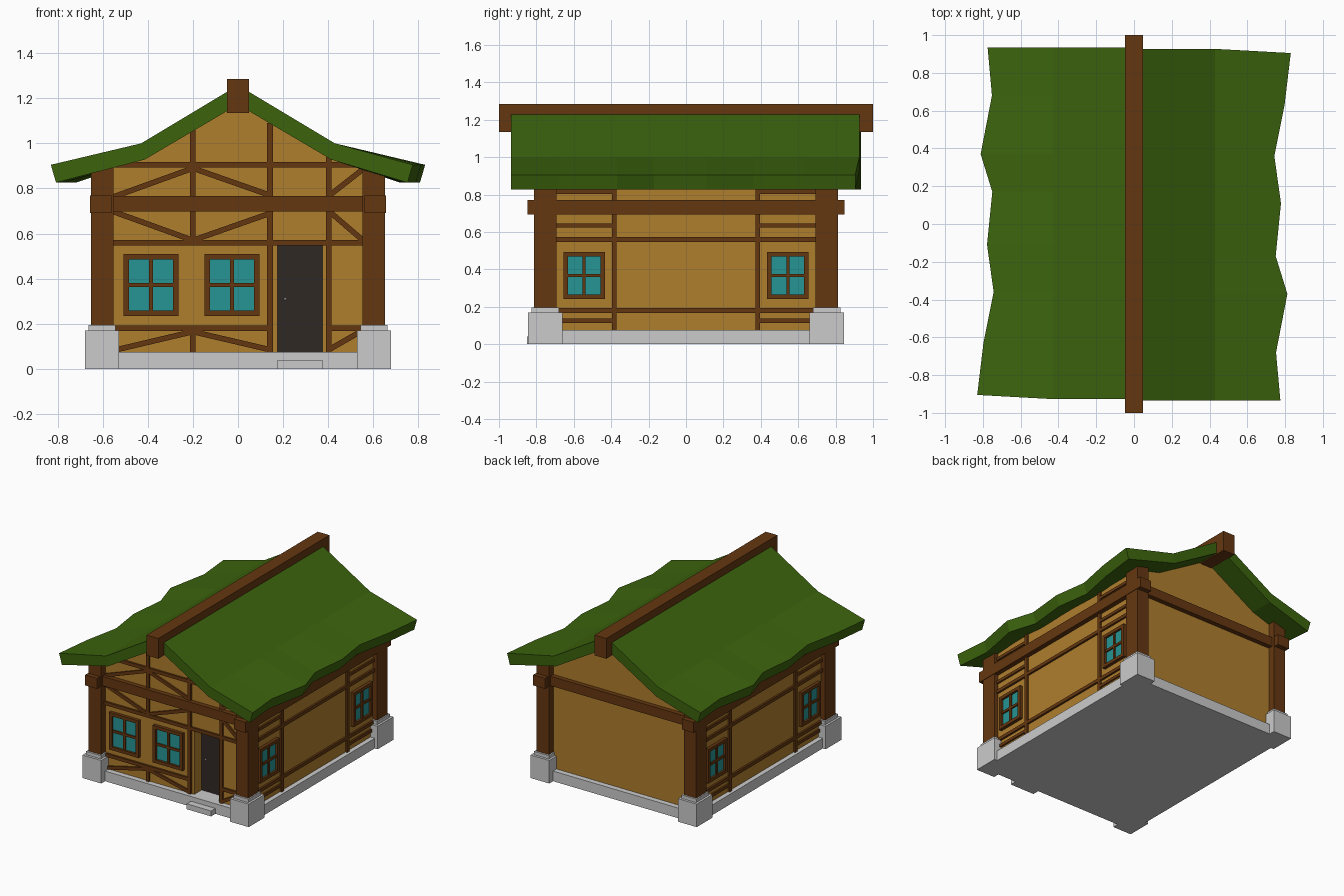
import bpy, bmesh
from mathutils import Vector

if "Cube" in bpy.data.objects:
    bpy.data.objects.remove(bpy.data.objects["Cube"])

def material(name, rgb):
    m = bpy.data.materials.new(name)
    m.diffuse_color = (*rgb, 1)
    m.use_nodes = True
    m.node_tree.nodes["Principled BSDF"].inputs["Base Color"].default_value = m.diffuse_color
    return m

WOOD = material("timber", (0.13, 0.038, 0.005))
PLASTER = material("plaster", (0.43, 0.21, 0.027))
GREEN = material("moss_roof", (0.045, 0.127, 0.004))
GLASS = material("glass", (0.02, 0.30, 0.30))
DARK = material("door_wood", (0.03, 0.021, 0.018))

def finish(name, bm, mat=None):
    bmesh.ops.recalc_face_normals(bm, faces=bm.faces)
    me = bpy.data.meshes.new(name)
    bm.to_mesh(me)
    bm.free()
    ob = bpy.data.objects.new(name, me)
    bpy.context.collection.objects.link(ob)
    if mat:
        me.materials.append(mat)
    return ob

def prism(bm, a, b):
    """Close two matching rings of points into a solid."""
    va, vb = [bm.verts.new(p) for p in a], [bm.verts.new(p) for p in b]
    bm.faces.new(va)
    bm.faces.new(vb[::-1])
    for i in range(len(va)):
        j = (i + 1) % len(va)
        bm.faces.new((va[i], vb[i], vb[j], va[j]))

def add_box(bm, x0, x1, y0, y1, z0, z1):
    ring = lambda z: [(x0, y0, z), (x1, y0, z), (x1, y1, z), (x0, y1, z)]
    prism(bm, ring(z0), ring(z1))

def box(name, dims, mat=None):
    bm = bmesh.new()
    add_box(bm, *dims)
    return finish(name, bm, mat)

# wall planes: (u along the wall, depth outwards, z) -> world
FRONT = lambda u, d, z: (u, -0.76 - d, z)
RIGHT = lambda u, d, z: (0.62 + d, u, z)
LEFT = lambda u, d, z: (-0.62 - d, u, z)

def bar(bm, wall, u0, z0, u1, z1, w=0.025, d=0.014):
    """Timber strip of width w laid on a wall between two points."""
    a, b = Vector((u0, z0)), Vector((u1, z1))
    t = (b - a).normalized()
    n = Vector((-t.y, t.x)) * w / 2
    ring = [a + n, a - n, b - n, b + n]
    prism(bm, [wall(p.x, -0.01, p.y) for p in ring], [wall(p.x, d, p.y) for p in ring])

def window(name, wall, u, z, w, h):
    bm = bmesh.new()
    f, hw, hh = 0.024, w / 2, h / 2
    for s in (-1, 1):
        bar(bm, wall, u - hw, z + s * (hh - f / 2), u + hw, z + s * (hh - f / 2), f, 0.024)
        bar(bm, wall, u + s * (hw - f / 2), z - hh + f, u + s * (hw - f / 2), z + hh - f, f, 0.024)
    bar(bm, wall, u - hw + f, z, u + hw - f, z, 0.018, 0.018)
    bar(bm, wall, u, z - hh + f, u, z + hh - f, 0.018, 0.0175)
    finish(name + "_frame", bm, WOOD)
    bm = bmesh.new()
    bar(bm, wall, u - hw + f / 2, z, u + hw - f / 2, z, h - f, 0.008)
    finish(name + "_glass", bm, GLASS)

# stone base and doorstep
box("foundation", (-0.655, 0.655, -0.80, 0.80, 0, 0.075))
box("doorstep", (0.175, 0.375, -0.85, -0.79, 0, 0.04))

# corner posts on stone footings
for sx, nx in ((-1, "left"), (1, "right")):
    for sy, ny in ((-1, "front"), (1, "back")):
        def corner(name, hx, hy, z0, z1, mat=None):
            x, y = sx * 0.603, sy * 0.753
            box(f"{ny}_{nx}_{name}", (x - hx, x + hx, y - hy, y + hy, z0, z1), mat)
        corner("footing", 0.076, 0.092, 0, 0.17)
        corner("footing_cap", 0.06, 0.074, 0.165, 0.195)
        corner("post", 0.05, 0.06, 0.19, 0.89, WOOD)

# plastered walls with gable, and the recessed doorway
bm = bmesh.new()
gable = [(-0.62, 0.07), (0.62, 0.07), (0.62, 0.90), (0.42, 0.95), (0, 1.19), (-0.42, 0.95), (-0.62, 0.90)]
prism(bm, [(x, -0.76, z) for x, z in gable], [(x, 0.76, z) for x, z in gable])
walls = finish("walls", bm, PLASTER)
cutter = box("doorway_cutter", (0.175, 0.375, -0.9, -0.66, 0.03, 0.55))
cutter.hide_render = True
cutter.hide_viewport = True
mod = walls.modifiers.new("doorway", "BOOLEAN")
mod.operation = "DIFFERENCE"
mod.solver = "EXACT"
mod.object = cutter
box("door", (0.175, 0.375, -0.675, -0.65, 0.075, 0.55), DARK)
bpy.ops.mesh.primitive_uv_sphere_add(segments=8, ring_count=6, radius=0.007, location=(0.21, -0.68, 0.31))
bpy.context.object.name = "door_knob"

# heavy tie beams
for s, n in ((-1, "left"), (1, "right")):
    box(f"{n}_tie_beam", (s * 0.608 - 0.048, s * 0.608 + 0.048, -0.848, 0.848, 0.692, 0.77), WOOD)
for s, n in ((-1, "front"), (1, "back")):
    box(f"{n}_tie_beam", (-0.64, 0.64, s * 0.75 - 0.045, s * 0.75 + 0.045, 0.697, 0.767), WOOD)

# front half-timbering
bm = bmesh.new()
strips = [(-0.57, 0.905, 0.57, 0.905), (-0.56, 0.56, 0.56, 0.56),
          (-0.56, 0.18, 0.13, 0.18), (0.415, 0.18, 0.56, 0.18),
          (-0.2, 0.56, -0.2, 1.06), (-0.2, 0.075, -0.2, 0.18),
          (0.142, 0.075, 0.142, 1.09), (0.403, 0.075, 0.403, 0.94)]
braces = [(-0.2, 0.89, -0.56, 0.76), (-0.2, 0.89, 0.142, 0.77), (0.56, 0.89, 0.40, 0.765),
          (-0.56, 0.70, -0.2, 0.57), (0.142, 0.69, -0.2, 0.57), (0.403, 0.70, 0.56, 0.565),
          (-0.2, 0.165, -0.56, 0.08), (-0.2, 0.165, 0.142, 0.085), (0.403, 0.085, 0.56, 0.175)]
for s in strips:
    bar(bm, FRONT, *s)
for s in braces:
    bar(bm, FRONT, *s, 0.024, 0.012)
finish("front_timbers", bm, WOOD)
window("front_window_left", FRONT, -0.386, 0.372, 0.243, 0.275)
window("front_window_right", FRONT, -0.027, 0.372, 0.243, 0.275)

# side half-timbering and windows
for wall, n in ((LEFT, "left"), (RIGHT, "right")):
    bm = bmesh.new()
    for z in (0.18, 0.56):
        bar(bm, wall, -0.70, z, 0.70, z)
    for s in (-1, 1):
        bar(bm, wall, s * 0.383, 0.075, s * 0.383, 0.87)
        for z in (0.125, 0.635, 0.815):
            bar(bm, wall, s * 0.383, z, s * 0.70, z, 0.022, 0.012)
        window(f"{n}_window_{'front' if s < 0 else 'back'}", wall, s * 0.545, 0.367, 0.222, 0.252)
    finish(f"{n}_timbers", bm, WOOD)

# roof slopes with a wavy eave; the second is the first turned half round
eave = [(-0.905, 0.83), (-0.63, 0.797), (-0.36, 0.743), (-0.11, 0.778),
        (0.17, 0.75), (0.37, 0.812), (0.68, 0.752), (0.935, 0.775)]
for s, n in ((-1, "left"), (1, "right")):
    bm = bmesh.new()
    rings = []
    for i, (y, x) in enumerate(eave):
        yi = -0.927 if i == 0 else y
        pts = [(0, yi, 1.258), (0.43, yi, 1.0), (x, y, 0.905),
               (x - 0.023, y, 0.826), (0.414, yi, 0.928), (0, yi, 1.172)]
        rings.append([bm.verts.new((s * px, -s * py, pz)) for px, py, pz in pts])
    for a, b in zip(rings, rings[1:]):
        for i in range(6):
            j = (i + 1) % 6
            bm.faces.new((a[i], a[j], b[j], b[i]))
    for r in (rings[0], rings[-1]):
        for q in ((0, 1, 4, 5), (1, 2, 3, 4)):
            bm.faces.new([r[k] for k in q])
    if s < 0:  # left eave reads front to back
        bmesh.ops.scale(bm, vec=(1, -1, 1), verts=bm.verts) if rings[0][2].co.y > 0 else None
    else:
        bmesh.ops.scale(bm, vec=(1, 1, 1), verts=bm.verts)
        if rings[0][2].co.y < 0:
            bmesh.ops.scale(bm, vec=(1, -1, 1), verts=bm.verts)
    finish(f"{n}_roof", bm, GREEN)

box("ridge_beam", (-0.048, 0.048, -1, 1, 1.135, 1.285), WOOD)
